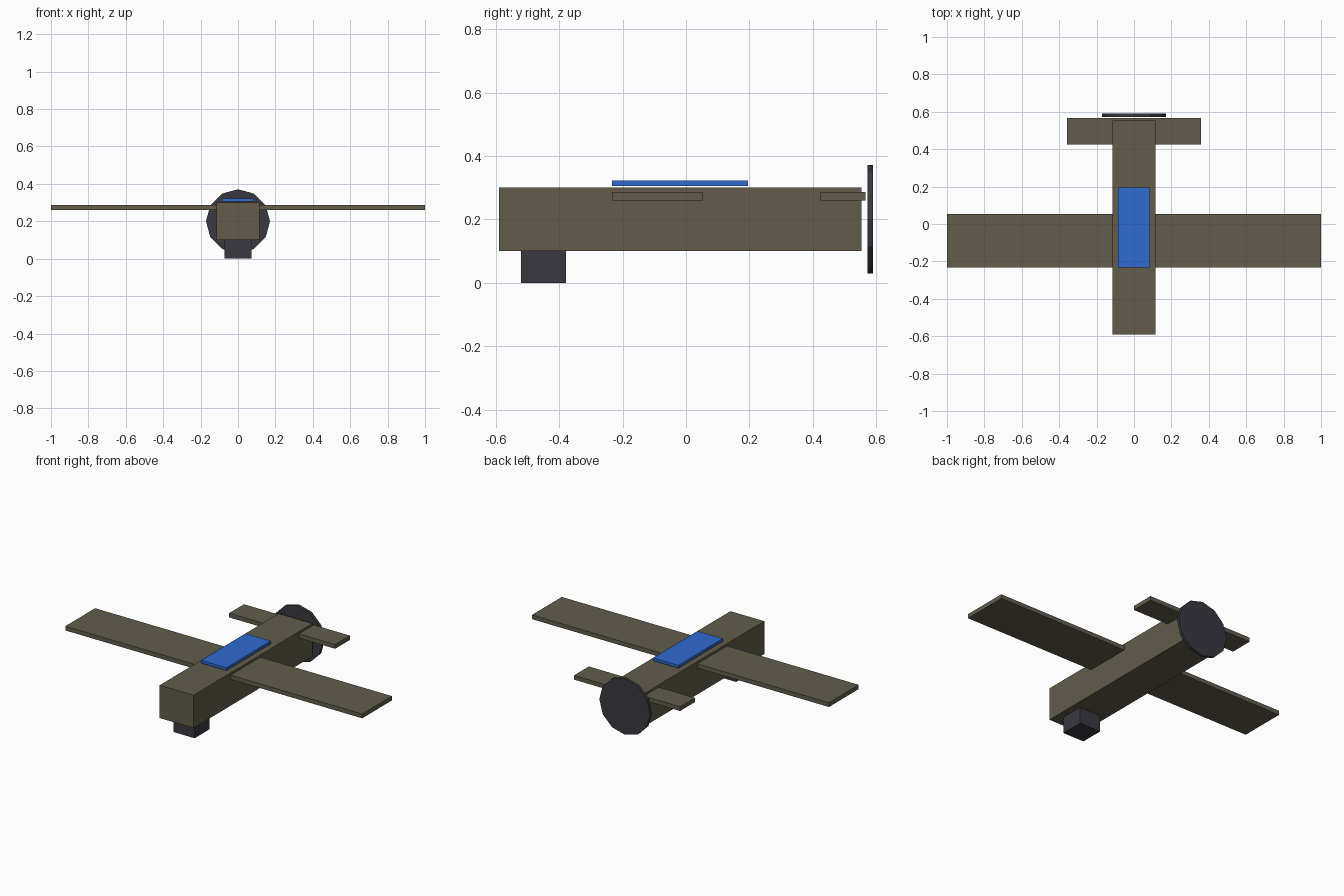
import bpy
from mathutils import Vector

cube = bpy.data.objects.get("Cube")
if cube:
    bpy.data.objects.remove(cube, do_unlink=True)


def material(name, colour):
    mat = bpy.data.materials.new(name)
    mat.use_nodes = True
    mat.diffuse_color = (*colour, 1)
    shader = mat.node_tree.nodes["Principled BSDF"]
    shader.inputs["Base Color"].default_value = (*colour, 1)
    shader.inputs["Roughness"].default_value = 0.8
    return mat


olive = material("olive drab", (0.122, 0.107, 0.069))
charcoal = material("charcoal", (0.042, 0.040, 0.052))
blue = material("panel blue", (0.028, 0.147, 0.63))


def box(name, low, high, mat):
    """Flat-faced box between two opposite corners."""
    low, high = Vector(low), Vector(high)
    bpy.ops.mesh.primitive_cube_add(size=1, location=(low + high) / 2)
    obj = bpy.context.object
    obj.name = name
    obj.scale = high - low
    bpy.ops.object.transform_apply(location=False, rotation=False, scale=True)
    obj.data.materials.append(mat)
    return obj


# Body and flying surfaces
box("fuselage", (-0.114, -0.59, 0.10), (0.114, 0.553, 0.30), olive)
box("main_wing", (-1, -0.233, 0.26), (1, 0.053, 0.286), olive)
box("tail_plane", (-0.357, 0.425, 0.26), (0.357, 0.567, 0.286), olive)

# Panel floating just above the body
box("top_panel", (-0.085, -0.233, 0.306), (0.085, 0.195, 0.323), blue)

# Sensor block under the nose
box("sensor_block", (-0.072, -0.52, 0), (0.072, -0.378, 0.10), charcoal)

# Twelve-sided pusher propeller disc behind the tail
bpy.ops.mesh.primitive_cylinder_add(
    vertices=12, radius=0.171, depth=0.017,
    location=(0, 0.581, 0.20), rotation=(1.5708, 0, 0))
disc = bpy.context.object
disc.name = "propeller_disc"
disc.data.materials.append(charcoal)
